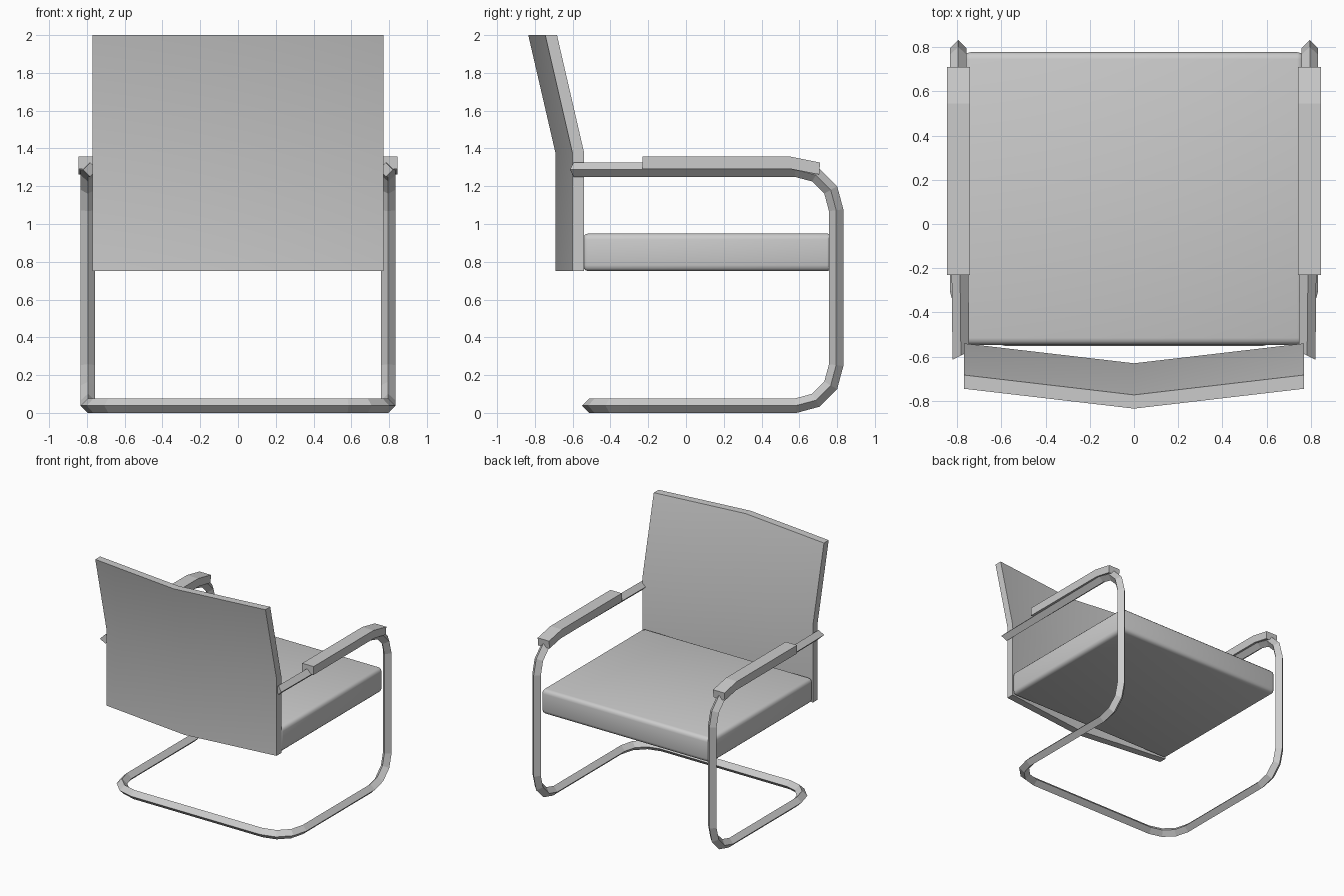
import bpy, bmesh, math
from mathutils import Vector

if "Cube" in bpy.data.objects:
    bpy.data.objects.remove(bpy.data.objects["Cube"])


def finish(name, bm, smooth_angle=None):
    bmesh.ops.recalc_face_normals(bm, faces=bm.faces)
    mesh = bpy.data.meshes.new(name)
    bm.to_mesh(mesh)
    bm.free()
    ob = bpy.data.objects.new(name, mesh)
    bpy.context.collection.objects.link(ob)
    if smooth_angle:
        bpy.ops.object.select_all(action='DESELECT')
        ob.select_set(True)
        bpy.context.view_layer.objects.active = ob
        bpy.ops.object.shade_smooth_by_angle(angle=math.radians(smooth_angle))
    return ob


def loft(bm, rings):
    """Join closed rings of points with quads and cap both ends."""
    vs = [[bm.verts.new(p) for p in r] for r in rings]
    n = len(vs[0])
    for a, b in zip(vs, vs[1:]):
        for i in range(n):
            j = (i + 1) % n
            bm.faces.new((a[i], a[j], b[j], b[i]))
    bm.faces.new(vs[0])
    bm.faces.new(vs[-1])


# Tubular frame: one continuous diamond-section tube with mitred joints
R, BEND, X = 0.038, 0.215, 0.795
angles = [math.radians(a) for a in (0, 30, 60, 90)]
half = [Vector((0.783, -0.595, 1.288))]
half += [Vector((X, 0.58 + BEND * math.sin(a), 1.073 + BEND * math.cos(a))) for a in angles]
half += [Vector((X, 0.58 + BEND * math.cos(a), 0.253 - BEND * math.sin(a))) for a in angles]
half += [Vector((X - BEND + BEND * math.cos(a), -0.298 - BEND * math.sin(a), 0.038)) for a in angles]
path = half + [Vector((-p.x, p.y, p.z)) for p in reversed(half)]
dirs = [(b - a).normalized() for a, b in zip(path, path[1:])]
section = [Vector(v) * R for v in ((1, 0, 0), (0, 0, 1), (-1, 0, 0), (0, 0, -1))]
rings = []
for i, p in enumerate(path):
    t0 = dirs[max(i - 1, 0)]
    t1 = dirs[min(i, len(dirs) - 1)]
    plane = t0 + t1
    if i == 0:
        plane = Vector((0.5, 1, 0))
    elif i == len(path) - 1:
        plane = Vector((0.5, -1, 0))
    rings.append([p + v - t0 * (v.dot(plane) / t0.dot(plane)) for v in section])
    turn = t0.rotation_difference(t1)
    section = [turn @ v for v in section]
bm = bmesh.new()
loft(bm, rings)
finish("tube_frame", bm)

# Armrest pads, dipping at the front
pad = [(-0.23, 1.29), (0.56, 1.29), (0.705, 1.262), (0.71, 1.325), (0.545, 1.358), (-0.23, 1.358)]
for side, name in ((1, "armrest_pad_right"), (-1, "armrest_pad_left")):
    bm = bmesh.new()
    loft(bm, [[(side * x, y, z) for y, z in pad] for x in (0.742, 0.845)])
    finish(name, bm)

# Seat cushion with rounded edges
bm = bmesh.new()
bmesh.ops.create_cube(bm, size=1)
for v in bm.verts:
    v.co = (v.co.x * 1.54, v.co.y * 1.325 + 0.115, v.co.z * 0.2 + 0.85)
bmesh.ops.bevel(bm, geom=bm.edges[:], offset=0.032, segments=3, profile=0.5, affect='EDGES')
finish("seat_cushion", bm, 40)

# Backrest: side profile swept into a shallow V, leaning back above the kink
back = [(-0.54, 0.75), (-0.54, 1.38), (-0.683, 2.0), (-0.745, 2.0), (-0.602, 1.38), (-0.602, 0.75)]
bm = bmesh.new()
loft(bm, [[(x, y + dy, z) for y, z in back] for x, dy in ((-0.77, 0), (0, -0.09), (0.77, 0))])
finish("backrest", bm, 30)
